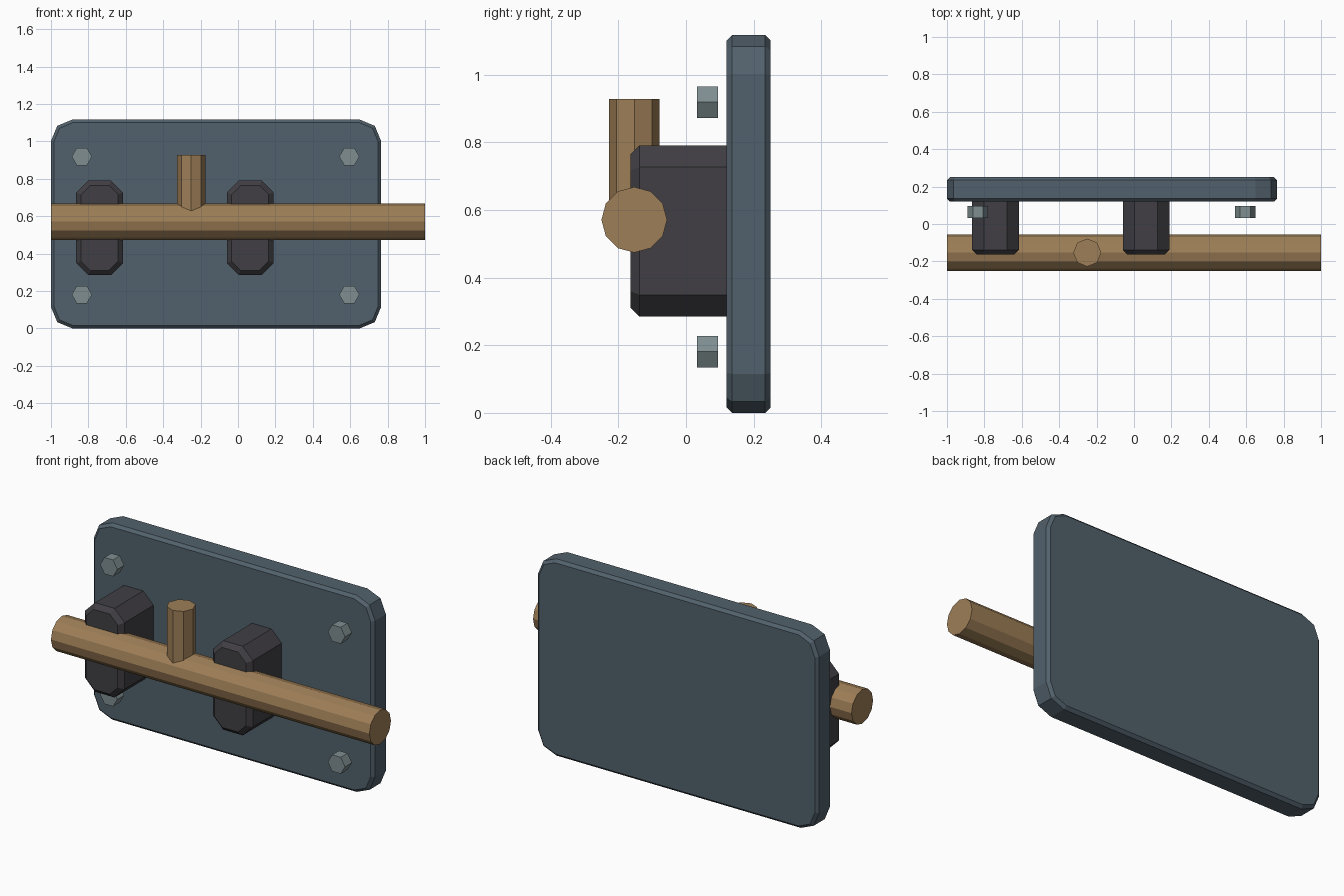
import bpy, bmesh, math
from mathutils import Matrix, Vector

cube = bpy.data.objects.get("Cube")
if cube:
    bpy.data.objects.remove(cube, do_unlink=True)


def material(name, rgb):
    mat = bpy.data.materials.new(name)
    mat.use_nodes = True
    mat.diffuse_color = (*rgb, 1)
    mat.node_tree.nodes["Principled BSDF"].inputs["Base Color"].default_value = (*rgb, 1)
    return mat


steel = material("blue grey steel", (0.085, 0.12, 0.15))
iron = material("dark iron", (0.052, 0.049, 0.057))
brass = material("brass", (0.34, 0.21, 0.095))
zinc = material("pale zinc", (0.21, 0.27, 0.28))


def finish(name, bm, mat):
    bmesh.ops.recalc_face_normals(bm, faces=bm.faces)
    mesh = bpy.data.meshes.new(name)
    bm.to_mesh(mesh)
    bm.free()
    mesh.materials.append(mat)
    obj = bpy.data.objects.new(name, mesh)
    bpy.context.collection.objects.link(obj)
    return obj


def slab(name, mat, x, y, z, radius, segments, chamfer):
    """Rounded rectangle in x/z, extruded along y, with chamfered rims."""
    bm = bmesh.new()
    corners = [(x[1], z[1], -1, -1), (x[0], z[1], 1, -1),
               (x[0], z[0], 1, 1), (x[1], z[0], -1, 1)]
    outline = []
    for quarter, (cx, cz, sx, sz) in enumerate(corners):
        for i in range(segments + 1):
            a = (quarter + i / segments) * math.pi / 2
            outline.append(bm.verts.new((cx + radius * (sx + math.cos(a)), y[0],
                                         cz + radius * (sz + math.sin(a)))))
    front = bm.faces.new(outline)
    new = bmesh.ops.extrude_face_region(bm, geom=[front], use_keep_orig=True)["geom"]
    bmesh.ops.translate(bm, verts=[v for v in new if isinstance(v, bmesh.types.BMVert)],
                        vec=(0, y[1] - y[0], 0))
    rims = [e for e in bm.edges if abs(e.verts[0].co.y - e.verts[1].co.y) < 1e-5]
    bmesh.ops.bevel(bm, geom=rims, offset=chamfer, segments=1, affect='EDGES')
    return finish(name, bm, mat)


def prism(name, mat, start, end, radius, sides, turn):
    """Regular prism between two points; turn orients its corners."""
    start, end = Vector(start), Vector(end)
    bm = bmesh.new()
    bmesh.ops.create_cone(bm, cap_ends=True, segments=sides, radius1=radius,
                          radius2=radius, depth=(end - start).length)
    bm.transform(Matrix.Translation((start + end) / 2) @ turn)
    return finish(name, bm, mat)


along_x = Matrix.Rotation(math.pi / 2, 4, 'Y')
along_y = Matrix.Rotation(math.pi / 2, 4, 'X') @ Matrix.Rotation(math.pi / 2, 4, 'Z')
upright = Matrix.Identity(4)

# Mounting plate
slab("back_plate", steel, (-1, 0.765), (0.12, 0.25), (0, 1.117), 0.115, 2, 0.016)

# Guide blocks holding the rod
for side, cx in (("right", -0.74), ("left", 0.065)):
    slab(side + "_guide_block", iron, (cx - 0.125, cx + 0.125), (-0.164, 0.16),
         (0.285, 0.791), 0.064, 1, 0.026)

# Sliding rod and its handle
prism("bolt_rod", brass, (-1, -0.153, 0.571), (1, -0.153, 0.571), 0.097, 12, along_x)
prism("rod_handle", brass, (-0.25, -0.153, 0.571), (-0.25, -0.153, 0.928), 0.075, 8, upright)

# Hexagonal corner screws
for side, x in (("right", -0.835), ("left", 0.595)):
    for level, z in (("lower", 0.181), ("upper", 0.919)):
        prism(f"{level}_{side}_screw", zinc, (x, 0.033, z), (x, 0.095, z), 0.054, 6, along_y)
